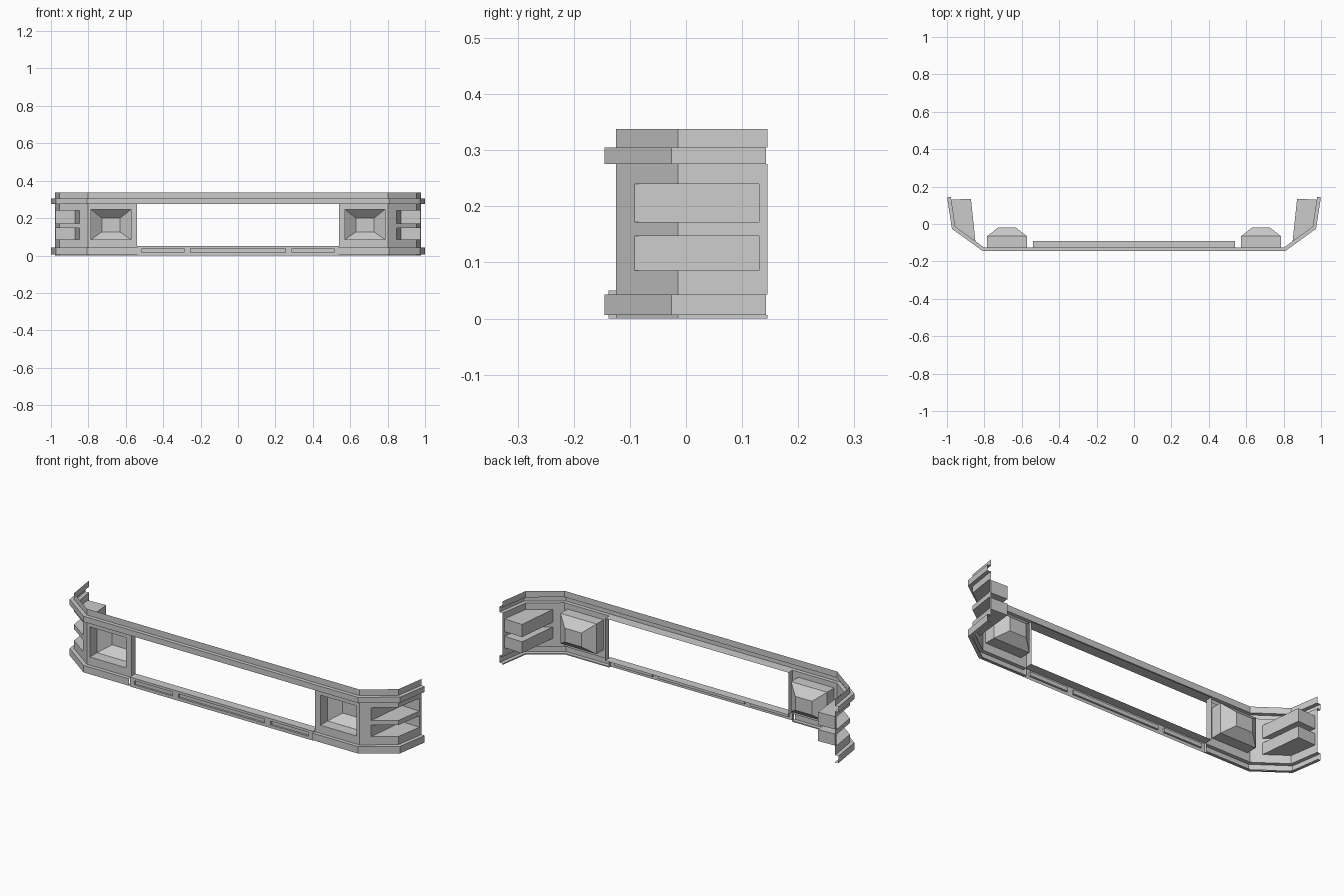
import bpy, bmesh
from mathutils import Vector

if "Cube" in bpy.data.objects:
    bpy.data.objects.remove(bpy.data.objects["Cube"])


def make_part(name, faces):
    """Make a sheet part from quads on the +x half and mirror it."""
    bm = bmesh.new()
    for f in faces:
        bm.faces.new([bm.verts.new(p) for p in f])
    bmesh.ops.remove_doubles(bm, verts=bm.verts, dist=1e-5)
    bmesh.ops.recalc_face_normals(bm, faces=bm.faces)
    me = bpy.data.meshes.new(name)
    bm.to_mesh(me)
    bm.free()
    ob = bpy.data.objects.new(name, me)
    bpy.context.collection.objects.link(ob)
    mod = ob.modifiers.new("mirror", 'MIRROR')
    mod.use_clip = True
    return ob


def bridge(a, b):
    """Quads joining two closed loops of points."""
    n = len(a)
    return [(a[i], a[(i + 1) % n], b[(i + 1) % n], b[i]) for i in range(n)]


def rect(x0, x1, z0, z1, y):
    return [(x0, y, z0), (x1, y, z0), (x1, y, z1), (x0, y, z1)]


# Plan outline of the bumper from the centre to the wheel arch
path = [Vector(p) for p in ((0, -.125), (.54, -.125), (.573, -.125), (.785, -.125),
                            (.802, -.125), (.848, -.0918), (.955, -.0145),
                            (.977, .13), (.979, .145))]
# Height profile with outward step (two protruding rails)
RAIL = .02
profile = [(0, 0), (.006, 0), (.006, RAIL), (.043, RAIL), (.043, 0), (.05, 0), (.086, 0),
           (.147, 0), (.172, 0), (.24, 0), (.246, 0), (.275, 0), (.275, RAIL),
           (.305, RAIL), (.305, 0), (.338, 0)]


def normal(a, b):
    d = (b - a).normalized()
    return Vector((d.y, -d.x))


def mitre(i):
    n1 = normal(path[max(i - 1, 0)], path[max(i, 1)])
    last = len(path) - 1
    n2 = normal(path[min(i, last - 1)], path[min(i + 1, last)])
    m = (n1 + n2).normalized()
    return m / m.dot(n1)


def pt(i, k):
    z, off = profile[k]
    p = path[i] + mitre(i) * off
    return (p.x, p.y, z)


# Main shell, leaving the grille, lamp and vent openings
VENTS = ((.086, .147), (.172, .24))
shell = []
for i in range(len(path) - 1):
    for k in range(len(profile) - 1):
        z = (profile[k][0] + profile[k + 1][0]) / 2
        hole = (i == 0 and profile[k][0] < .275
                or i == 2 and .086 < z < .246
                or i in (5, 6) and any(a < z < b for a, b in VENTS))
        if not hole:
            shell.append((pt(i, k), pt(i + 1, k), pt(i + 1, k + 1), pt(i, k + 1)))
# Backward lip around the grille opening
shell += [((0, -.125, .275), (.54, -.125, .275), (.54, -.09, .275), (0, -.09, .275)),
          ((.54, -.125, .05), (.54, -.09, .05), (.54, -.09, .275), (.54, -.125, .275))]
make_part("bumper_shell", shell)

# Lower centre strip with recessed slots
YF, YS = -.138, -.128
xs, zs = [0, .254, .289, .513, .54], [0, .016, .037, .05]
strip = []
for i in range(4):
    for k in range(3):
        r = rect(xs[i], xs[i + 1], zs[k], zs[k + 1], YF)
        if k == 1 and i in (0, 2):
            back = rect(xs[i], xs[i + 1], zs[k], zs[k + 1], YS)
            walls = bridge(r, back)
            strip += (walls[:3] if i == 0 else walls) + [back]
        else:
            strip.append(r)
strip += [((0, YF, .05), (.54, YF, .05), (.54, -.09, .05), (0, -.09, .05)),
          ((.54, YF, 0), (.54, -.125, 0), (.54, -.125, .05), (.54, YF, .05))]
make_part("lower_grille_strip", strip)

# Tapered fog lamp housings
front = rect(.573, .785, .086, .246, -.125)
mid = rect(.573, .785, .086, .246, -.065)
rear = rect(.63, .728, .126, .2, -.02)
make_part("lamp_housing", bridge(front, mid) + bridge(mid, rear) + [rear])

# Corner vent pockets: floor, roof, inner wall and back wall
for n, (z0, z1) in enumerate(VENTS):
    plan = [path[5], path[6], path[7], Vector((.872, .135))]
    lo = [(p.x, p.y, z0) for p in plan]
    hi = [(p.x, p.y, z1) for p in plan]
    make_part(f"corner_vent_{n + 1}", [lo, hi] + bridge(lo, hi)[2:])
